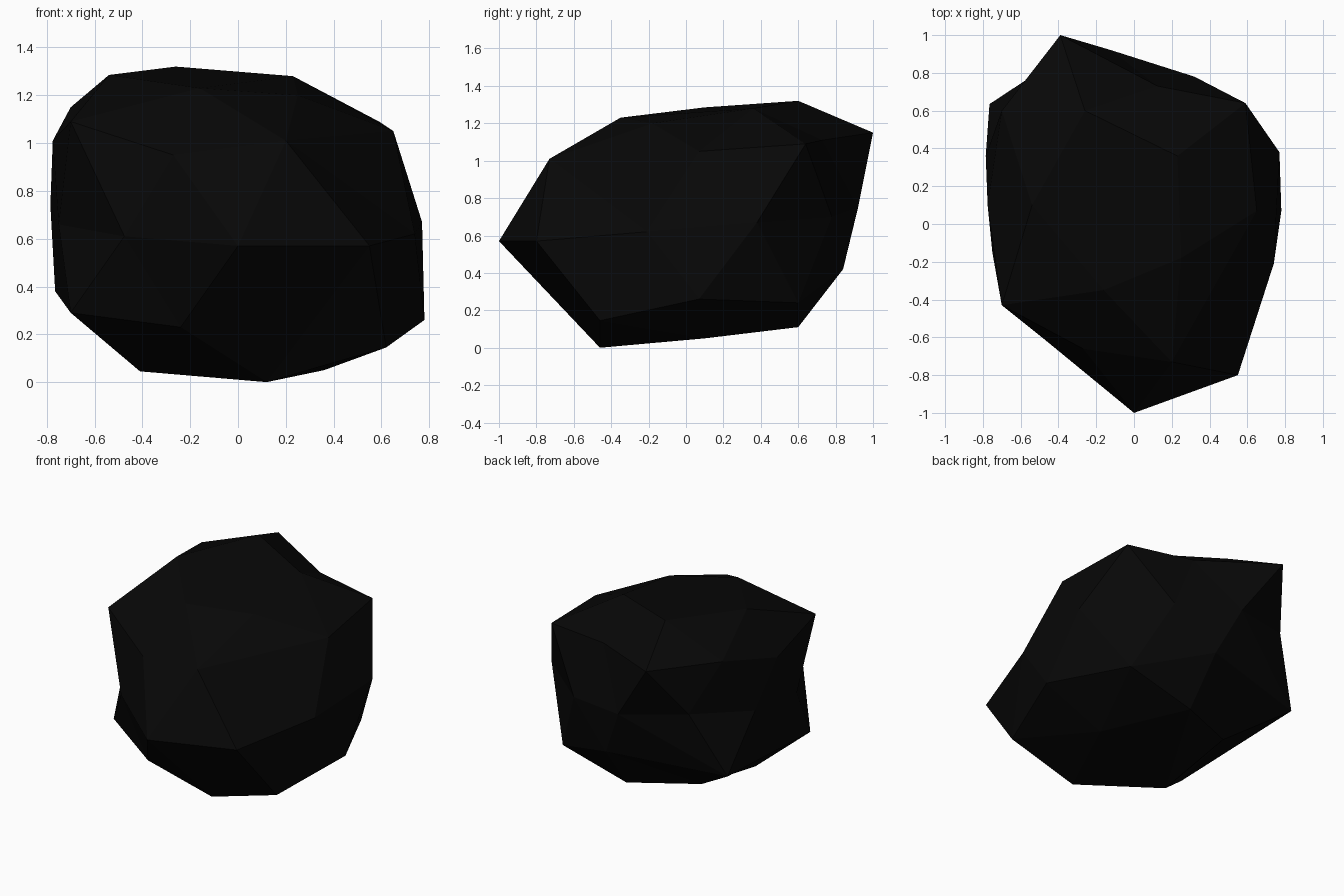
import bpy, bmesh
from mathutils import Vector

# Corner points of the boulder, in three rough tiers
crown = [(-.26, .60, 1.32), (.23, .36, 1.28), (-.54, .10, 1.285), (-.16, -.35, 1.23),
         (.25, -.18, 1.20), (.20, -.73, 1.01), (.59, .64, 1.09), (.65, .07, 1.05),
         (-.70, -.43, 1.09), (-.39, 1.0, 1.15), (-.775, .10, 1.01),
         (-.27, -.66, .95), (-.70, .60, 1.15), (.125, .73, 1.11)]
waist = [(.77, .38, .67), (.74, -.21, .62), (.55, -.80, .57), (0, -1.0, .57),
         (-.475, -.61, .61), (-.75, -.15, .66), (-.785, .36, .74), (-.56, .77, .81),
         (-.12, .92, .75), (.32, .78, .70)]
base = [(.78, .07, .26), (.62, -.46, .145), (.12, -.46, 0), (-.24, -.65, .23),
        (-.70, -.37, .29), (-.765, .635, .38), (.03, .84, .42), (.53, .60, .24),
        (.04, .60, .11), (.36, .10, .05), (-.41, -.18, .045), (-.40, .40, .14)]
corners = [Vector(p) for p in crown + waist + base]

# Facet the corners on a unit sphere, then move them out to the rock surface
centre = Vector((0, 0, .66))
bm = bmesh.new()
place = {}
for p in corners:
    d = p - centre
    v = bm.verts.new(Vector((d.x / .8, d.y, d.z / .66)).normalized())
    place[v] = p
bmesh.ops.convex_hull(bm, input=bm.verts[:])
for v in bm.verts:
    v.co = place[v]
bmesh.ops.recalc_face_normals(bm, faces=bm.faces[:])

mesh = bpy.data.meshes.new("boulder")
bm.to_mesh(mesh)
bm.free()
boulder = bpy.data.objects.new("boulder", mesh)
bpy.context.collection.objects.link(boulder)

# Near-black stone
stone = bpy.data.materials.new("black_stone")
stone.diffuse_color = (.0022, .0022, .0022, 1)
mesh.materials.append(stone)
